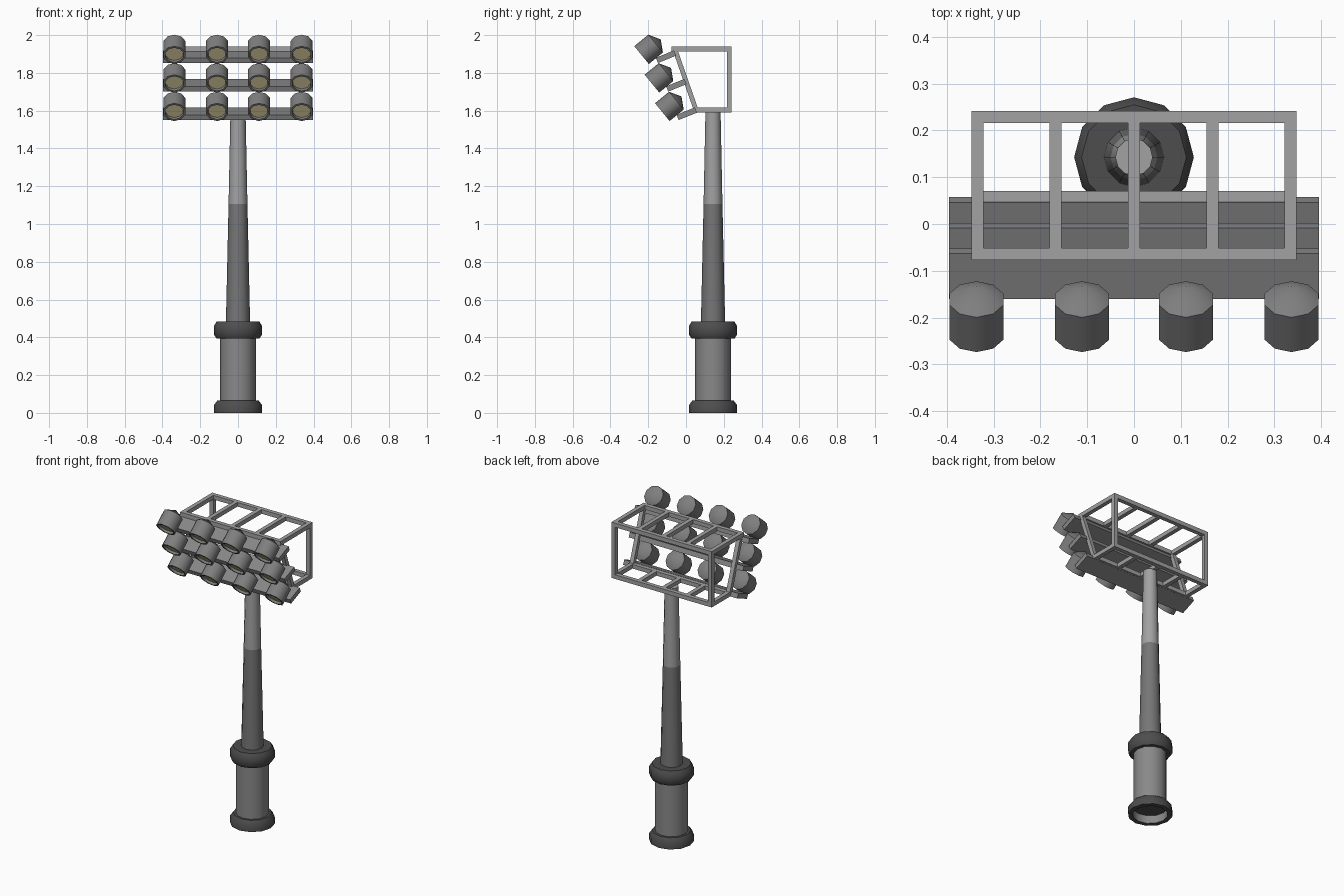
import bpy, bmesh, math
from mathutils import Vector

if "Cube" in bpy.data.objects:
    bpy.data.objects.remove(bpy.data.objects["Cube"])


def material(name, r, g, b):
    m = bpy.data.materials.new(name)
    m.diffuse_color = (r, g, b, 1)
    m.use_nodes = True
    m.node_tree.nodes["Principled BSDF"].inputs["Base Color"].default_value = m.diffuse_color
    return m


LIGHT = material("light_steel", .36, .36, .36)
MID = material("mid_steel", .25, .25, .25)
LOWER = material("dark_steel", .18, .18, .18)
DARK = material("charcoal", .075, .075, .075)
HOUSING = material("housing_grey", .21, .21, .21)
LENS = material("warm_lens", .72, .64, .36)


def finish(bm, name, mats, smooth=None):
    bmesh.ops.recalc_face_normals(bm, faces=bm.faces)
    me = bpy.data.meshes.new(name)
    bm.to_mesh(me)
    bm.free()
    for m in mats:
        me.materials.append(m)
    if smooth:
        me.shade_smooth()
        me.set_sharp_from_angle(angle=math.radians(smooth))
    ob = bpy.data.objects.new(name, me)
    bpy.context.collection.objects.link(ob)
    return ob


def lathe(bm, profile, n, origin, axis, ref, mats=None):
    """Revolve (radius, height) points about an axis; ref points at a vertex."""
    origin, axis, ref = Vector(origin), Vector(axis).normalized(), Vector(ref).normalized()
    side = axis.cross(ref)
    rings = []
    for r, h in profile:
        c = origin + axis * h
        if r == 0:
            rings.append([bm.verts.new(c)] * n)
        else:
            rings.append([bm.verts.new(c + r * (ref * math.cos(a) + side * math.sin(a)))
                          for a in (2 * math.pi * i / n for i in range(n))])
    for k, (a, b) in enumerate(zip(rings, rings[1:])):
        for i in range(n):
            j = (i + 1) % n
            f = bm.faces.new(dict.fromkeys((a[i], a[j], b[j], b[i])))
            f.material_index = mats[k] if mats else 0


def prism(bm, poly, x0, x1):
    """Extrude a (y, z) polygon from x0 to x1."""
    a = [bm.verts.new((x0, y, z)) for y, z in poly]
    b = [bm.verts.new((x1, y, z)) for y, z in poly]
    bm.faces.new(a)
    bm.faces.new(b[::-1])
    for i in range(len(a)):
        j = (i + 1) % len(a)
        bm.faces.new((a[i], b[i], b[j], a[j]))


def rect(y0, y1, z0, z1):
    return [(y0, z0), (y1, z0), (y1, z1), (y0, z1)]


def turned(name, profile, mats, idx=None):
    bm = bmesh.new()
    lathe(bm, profile, 12, (0, .143, 0), (0, 0, 1), (1, 0, 0), idx)
    return finish(bm, name, mats, 40)


# Base and pole
turned("base_flange", [(0, .05), (.1, .05), (.1, 0), (.128, 0), (.128, .04),
                       (.11, .065), (.09, .065)], [DARK, MID], [0, 1, 0, 0, 0, 0])
turned("base_drum", [(.095, .055), (.095, .41)], [MID])
turned("collar", [(.09, .395), (.115, .395), (.128, .415), (.128, .46),
                  (.112, .485), (0, .485)], [DARK])
turned("lower_pole", [(.064, .48), (.05, 1.105)], [LOWER])
turned("upper_pole", [(.05, 1.105), (.04, 1.595), (0, 1.595)], [LIGHT])

# Frame: long rails, ladder rungs and end posts
T, W = .026, .348
BACK, FT, FB = .242, -.077, .045       # back, top front, bottom front
Z0, Z1 = 1.59, 1.94
bm = bmesh.new()
for y in (BACK - T, FT):
    prism(bm, rect(y, y + T, Z1 - T, Z1), -W, W)
for y in (BACK - T, FB):
    prism(bm, rect(y, y + T, Z0, Z0 + T), -W, W)
for x in (-W + T / 2, -.168, 0, .168, W - T / 2):
    prism(bm, rect(FT + T, BACK - T, Z1 - T, Z1), x - T / 2, x + T / 2)
    prism(bm, rect(FB + T, BACK - T, Z0, Z0 + T), x - T / 2, x + T / 2)
for x in (-W, W - T):
    prism(bm, rect(BACK - T, BACK, Z0 + T, Z1 - T), x, x + T)
    prism(bm, [(FB, Z0), (FB + T, Z0), (FT + T, Z1), (FT, Z1)], x, x + T)
finish(bm, "support_frame", [LIGHT])

# Lamp rows: a tilted plank with four lamps each
AX = Vector((0, -.77, -.63)).normalized()
UP = Vector((0, -.63, .77)).normalized()
for row in range(3):
    dy, dz = .055 * row, -.151 * row
    t = math.radians(22)
    d, n = (-math.cos(t), -math.sin(t)), (-math.sin(t), math.cos(t))
    y, z = -.058 + dy, 1.905 + dz
    poly = [(y + a * d[0] + b * n[0], z + a * d[1] + b * n[1])
            for a, b in ((0, -.015), (.104, -.015), (.104, .015), (0, .015))]
    bm = bmesh.new()
    prism(bm, poly, -.396, .396)
    finish(bm, f"lamp_rail_{row + 1}", [MID])

    bm = bmesh.new()
    for x in (-.337, -.111, .111, .337):
        lathe(bm, [(0, -.035), (.061, 0), (.061, .096), (.05, .096), (.048, .082), (0, .082)],
              10, (x, -.161 + dy, 1.955 + dz), AX, UP, [0, 0, 0, 0, 1])
    finish(bm, f"lamps_{row + 1}", [HOUSING, LENS], 40)
